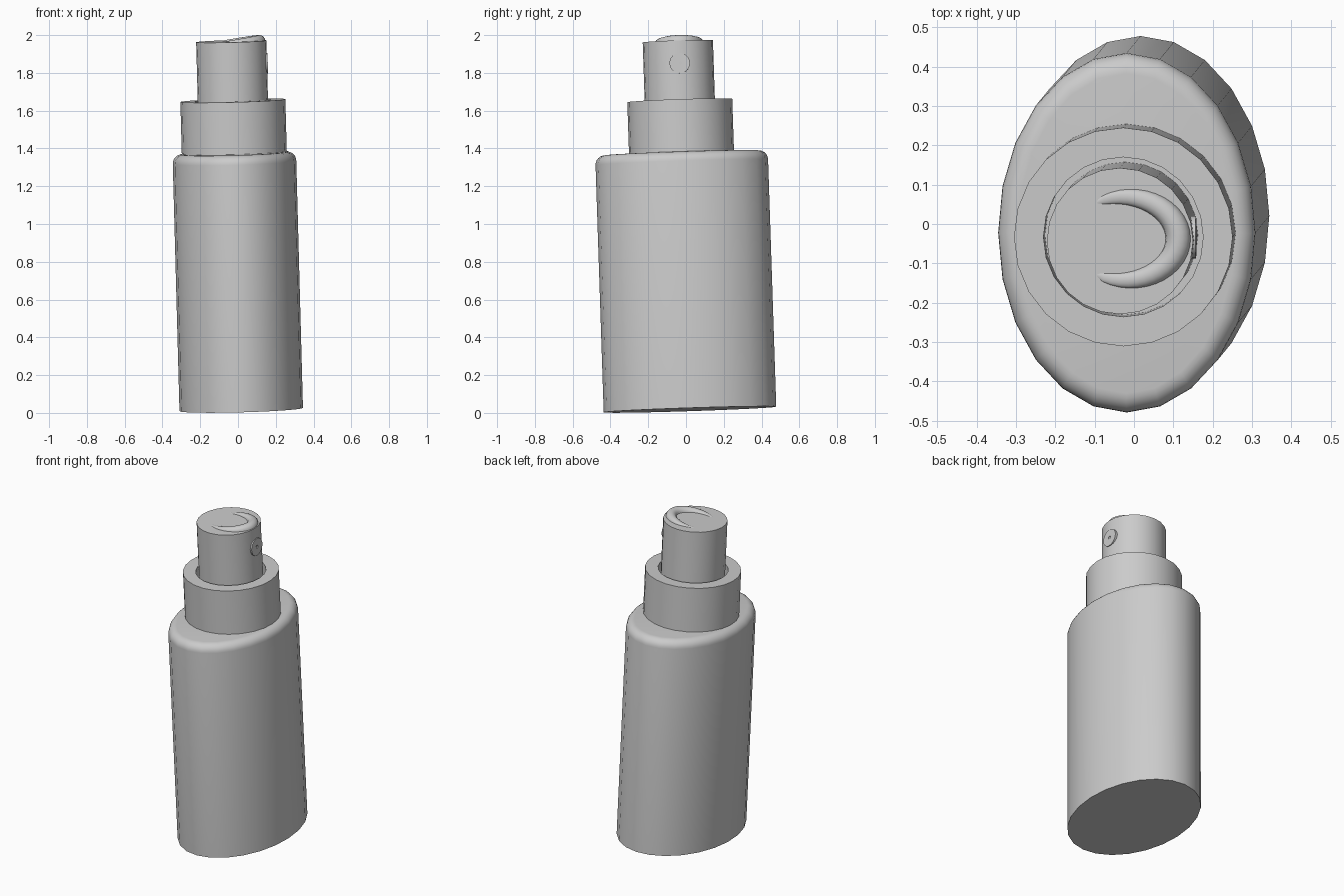
import bpy, bmesh, math
from mathutils import Vector, Matrix

cube = bpy.data.objects.get("Cube")
if cube:
    bpy.data.objects.remove(cube, do_unlink=True)

grey = bpy.data.materials.new("light grey plastic")
grey.use_nodes = True
GREY = (0.6, 0.6, 0.6, 1)
grey.diffuse_color = GREY
grey.node_tree.nodes["Principled BSDF"].inputs["Base Color"].default_value = GREY

# The whole bottle leans slightly about its base centre
AXIS = Vector((-0.027, -0.033, 1)).normalized()
LEAN = (Matrix.Translation((0.017, 0.021, 0.018))
        @ Vector((0, 0, 1)).rotation_difference(AXIS).to_matrix().to_4x4())


def loft(name, rings, placement=Matrix.Identity(4), closed=False, angle=35):
    """Skin a list of point rings, capping the ends unless closed."""
    bm = bmesh.new()
    loops = [[bm.verts.new(p) for p in ring] for ring in rings]
    pairs = list(zip(loops, loops[1:]))
    if closed:
        pairs.append((loops[-1], loops[0]))
    else:
        bm.faces.new(loops[0])
        bm.faces.new(loops[-1])
    for a, b in pairs:
        for i in range(len(a)):
            j = (i + 1) % len(a)
            bm.faces.new((a[i], a[j], b[j], b[i]))
    bmesh.ops.recalc_face_normals(bm, faces=bm.faces)
    bm.transform(LEAN @ placement)
    mesh = bpy.data.meshes.new(name)
    bm.to_mesh(mesh)
    bm.free()
    mesh.materials.append(grey)
    obj = bpy.data.objects.new(name, mesh)
    bpy.context.collection.objects.link(obj)
    bpy.ops.object.select_all(action="DESELECT")
    obj.select_set(True)
    bpy.context.view_layer.objects.active = obj
    bpy.ops.object.shade_smooth_by_angle(angle=math.radians(angle))
    return obj


def oval(rx, ry, z, sides=24):
    turn = [math.tau * i / sides for i in range(sides)]
    return [(rx * math.cos(t), ry * math.sin(t), z) for t in turn]


# Oval body with a rounded shoulder
RX, RY, TOP, FILLET = 0.327, 0.457, 1.36, 0.05
body = [oval(RX, RY, 0)]
for k in range(7):
    t = math.pi / 2 * k / 6
    inset = FILLET * (1 - math.cos(t))
    body.append(oval(RX - inset, RY - inset, TOP - FILLET + FILLET * math.sin(t)))
loft("bottle_body", body)

# Collar with a well around the pump
loft("collar", [oval(r, r, z) for r, z in
                ((0.278, 1.35), (0.278, 1.637), (0.203, 1.637), (0.203, 1.5))])

# Pump head
HEAD_R, HEAD_TOP = 0.186, 1.951
loft("pump_head", [oval(HEAD_R, HEAD_R, 1.45), oval(HEAD_R, HEAD_R, HEAD_TOP)])

# Horseshoe finger ridge, rising and thickening towards the nozzle side
ridge = []
STEPS = 28
for k in range(STEPS + 1):
    t = math.radians(120) * (2 * k / STEPS - 1)
    rise = (math.cos(t) + 0.5) / 1.5
    width = 0.006 + 0.026 * rise ** 0.6
    height = 0.002 + 0.029 * rise
    section = []
    for j in range(9):
        s = math.pi * j / 8
        out = width * math.cos(s)
        section.append((0.01 + (0.138 + out) * math.cos(t),
                        0.006 + (0.106 + out) * math.sin(t),
                        HEAD_TOP - 0.002 + height * math.sin(s)))
    ridge.append(section)
loft("finger_ridge", ridge, angle=60)

# Round nozzle disc with a small spray hole
facing_side = (Matrix.Translation((HEAD_R - 0.014, 0.006, 1.83))
               @ Matrix.Rotation(math.pi / 2, 4, "Y"))
loft("nozzle", [oval(r, r, z) for r, z in
                ((0.054, 0), (0.054, 0.018), (0.01, 0.018), (0.01, 0.006))],
     facing_side)
